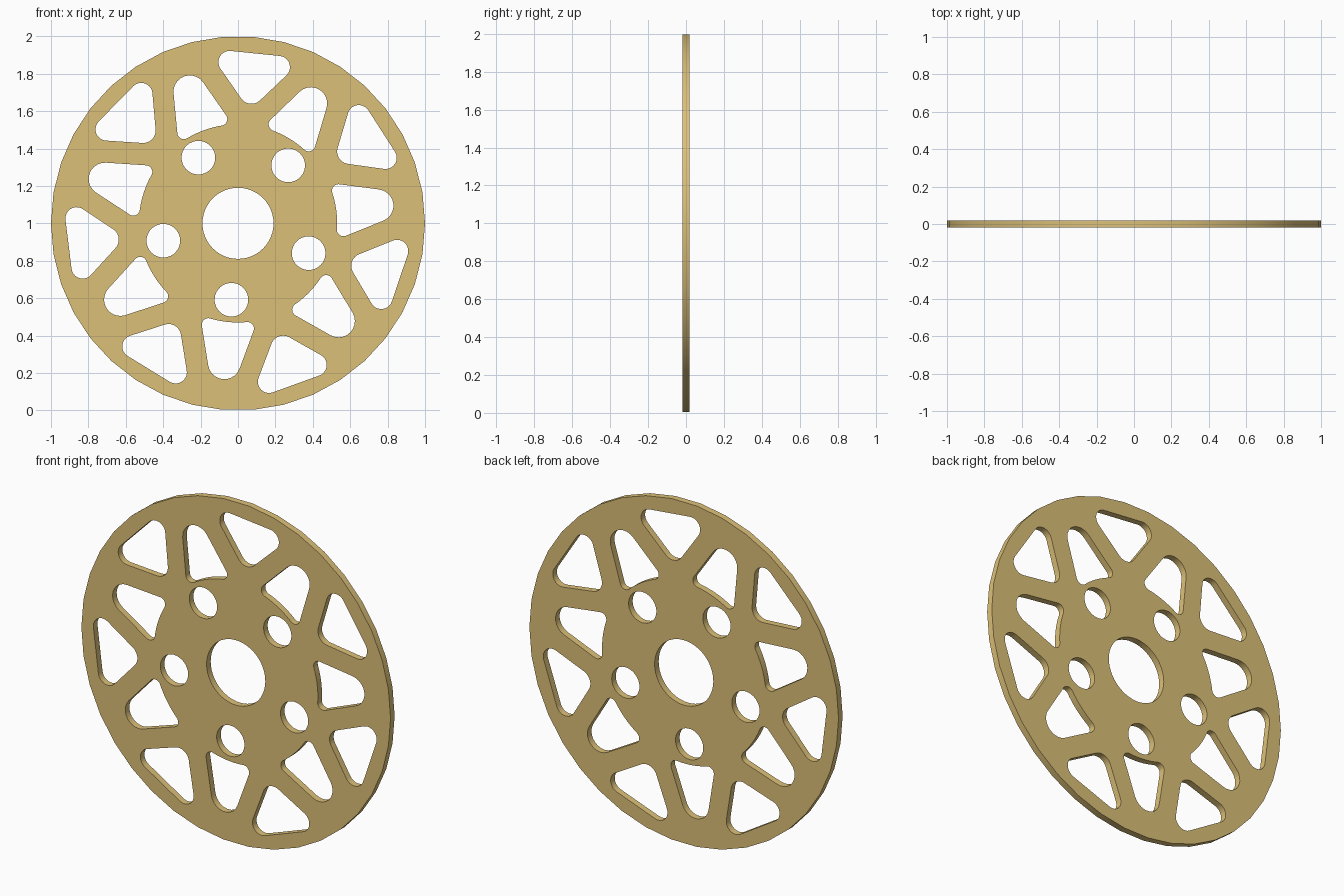
import bpy
from math import radians, pi, tau, cos, sin, acos, atan2
from mathutils import Vector

if "Cube" in bpy.data.objects:
    bpy.data.objects.remove(bpy.data.objects["Cube"])

HALF_THICK = 0.019
HUB_ARC = 0.53      # radius of the curved inner edge of the inner windows


def arc(c, r, a0, a1, n):
    return [(c[0] + r * cos(a0 + (a1 - a0) * i / n),
             c[1] + r * sin(a0 + (a1 - a0) * i / n)) for i in range(n + 1)]


def circle(c, r, n):
    return arc(c, r, 0, tau, n)[:-1]


def rounded(circles, hub_edge=False):
    """Counter-clockwise outline wrapped round circles (radial, tangential, radius).
    With hub_edge the last side follows an arc about the wheel centre."""
    normals = []
    for i, (x, y, r) in enumerate(circles):
        x2, y2, r2 = circles[(i + 1) % len(circles)]
        d = Vector((x2 - x, y2 - y))
        normals.append(atan2(d.y, d.x) - acos((r - r2) / d.length))
    pts = []
    for i, (x, y, r) in enumerate(circles):
        a0, a1 = normals[i - 1], normals[i]
        if hub_edge and i == 0:
            a0 = atan2(y, x) + pi
        if hub_edge and i == len(circles) - 1:
            a1 = atan2(y, x) + pi
        pts += arc((x, y), r, a0, a0 + (a1 - a0) % tau, 10)
    if hub_edge:
        start = atan2(circles[-1][1], circles[-1][0])
        end = atan2(circles[0][1], circles[0][0])
        pts += arc((0, 0), HUB_ARC, start, end, 10)[1:-1]
    return pts


def turn(pts, deg):
    c, s = cos(radians(deg)), sin(radians(deg))
    return [(x * c - y * s, x * s + y * c) for x, y in pts]


# Rim, centre bore and five bolt holes
loops = [circle((0, 0), 1.0, 38), circle((0, 0), 0.19, 48)]
loops += [turn(circle((0.41, 0), 0.09, 32), 265.1 + 72 * i) for i in range(5)]

# Seven inner and seven outer windows
inner = rounded([(0.555, -0.105, 0.035), (0.75, 0, 0.087), (0.555, 0.105, 0.035)], True)
outer = rounded([(0.71, 0, 0.067), (0.853, -0.132, 0.06), (0.853, 0.132, 0.06)])
for i in range(7):
    loops.append(turn(inner, 264.4 + 360 / 7 * i))
    loops.append(turn(outer, 289.9 + 360 / 7 * i))

# Filled profile extruded to the plate thickness
curve = bpy.data.curves.new("wheel_disc", 'CURVE')
curve.dimensions = '2D'
curve.fill_mode = 'BOTH'
curve.extrude = HALF_THICK
for pts in loops:
    sp = curve.splines.new('POLY')
    sp.points.add(len(pts) - 1)
    for p, (x, y) in zip(sp.points, pts):
        p.co = (x, y, 0, 1)
    sp.use_cyclic_u = True
disc = bpy.data.objects.new("wheel_disc", curve)
bpy.context.collection.objects.link(disc)
disc.rotation_euler = (pi / 2, 0, 0)
disc.location = (0, 0, 1)

bpy.context.view_layer.objects.active = disc
disc.select_set(True)
bpy.ops.object.convert(target='MESH')
disc = bpy.context.object
bpy.ops.object.shade_smooth_by_angle(angle=radians(30))

# Pale brass colour
mat = bpy.data.materials.new("pale_brass")
mat.diffuse_color = (0.72, 0.53, 0.19, 1)
mat.use_nodes = True
mat.node_tree.nodes["Principled BSDF"].inputs["Base Color"].default_value = mat.diffuse_color
disc.data.materials.clear()
disc.data.materials.append(mat)
